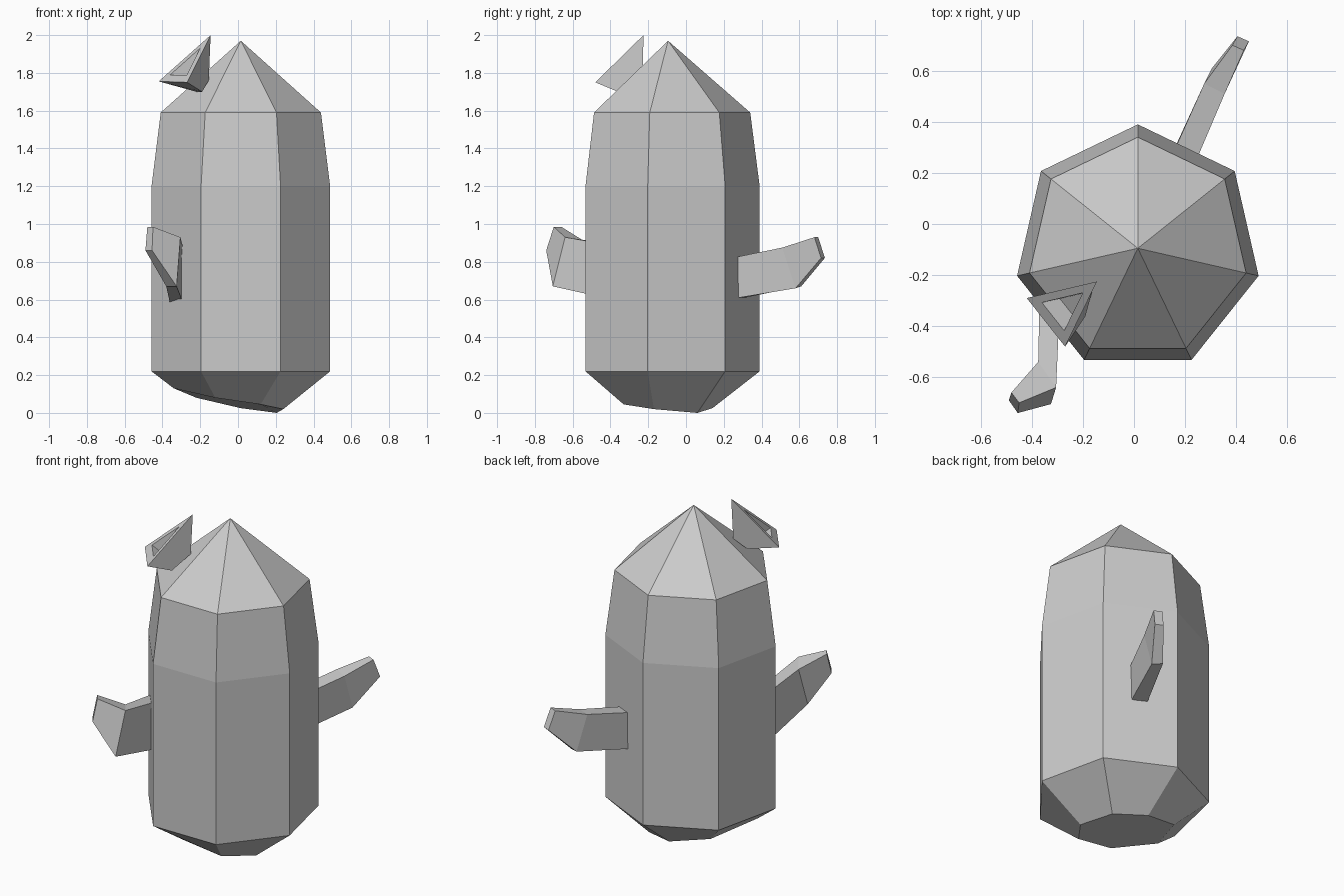
import bpy, bmesh
from math import radians, sin, cos
from mathutils import Vector

if "Cube" in bpy.data.objects:
    bpy.data.objects.remove(bpy.data.objects["Cube"])


def loft(name, rings):
    """Skin consecutive rings of points and cap both ends; a one-point ring is a tip."""
    bm = bmesh.new()
    loops = [[bm.verts.new(p) for p in ring] for ring in rings]
    for a, b in zip(loops, loops[1:]):
        n = len(a)
        for i in range(n):
            j = (i + 1) % n
            if len(b) == 1:
                bm.faces.new((a[i], a[j], b[0]))
            else:
                bm.faces.new((a[i], a[j], b[j], b[i]))
    for end in (loops[0], loops[-1]):
        if len(end) > 2:
            bm.faces.new(end)
    bmesh.ops.recalc_face_normals(bm, faces=bm.faces)
    mesh = bpy.data.meshes.new(name)
    bm.to_mesh(mesh)
    bm.free()
    obj = bpy.data.objects.new(name, mesh)
    bpy.context.collection.objects.link(obj)
    return obj


def heptagon(r, z):
    angles = [radians(90 - i * 360 / 7) for i in range(7)]
    return [(0.015 + r * cos(a), -0.095 + r * sin(a), z) for a in angles]


# Body: seven-sided column with pointed top and slanted underside
underside = [(0.015, 0.14, 0.025), (0.205, 0.06, 0.0), (0.24, -0.17, 0.02),
             (0.12, -0.33, 0.045), (-0.12, -0.34, 0.08), (-0.34, -0.2, 0.13),
             (-0.22, 0.08, 0.08)]
loft("body", [underside, heptagon(0.485, 0.22), heptagon(0.485, 1.2),
              heptagon(0.435, 1.59), [(0.015, -0.095, 1.97)]])

# Arms: root, elbow and tip sections (top pair, then bottom pair)
loft("right_arm", [
    [(0.15, 0.27, 0.82), (0.24, 0.24, 0.82), (0.25, 0.28, 0.61), (0.165, 0.31, 0.61)],
    [(0.275, 0.55, 0.88), (0.355, 0.51, 0.875), (0.36, 0.58, 0.66), (0.305, 0.61, 0.67)],
    [(0.385, 0.70, 0.93), (0.43, 0.68, 0.93), (0.45, 0.715, 0.82), (0.405, 0.735, 0.82)],
])
loft("left_arm", [
    [(-0.37, -0.30, 0.88), (-0.29, -0.30, 0.87), (-0.29, -0.30, 0.58), (-0.36, -0.30, 0.58)],
    [(-0.375, -0.54, 0.91), (-0.305, -0.64, 0.93), (-0.325, -0.705, 0.67), (-0.38, -0.62, 0.67)],
    [(-0.48, -0.66, 0.985), (-0.45, -0.70, 0.985), (-0.455, -0.74, 0.86), (-0.49, -0.69, 0.86)],
])

# Bud: flared three-sided cup with a recess in its open end
outer = [Vector(p) for p in ((-0.42, -0.29, 1.755), (-0.145, -0.225, 2.0), (-0.27, -0.48, 1.75))]
base = [Vector(p) for p in ((-0.22, -0.27, 1.70), (-0.155, -0.23, 1.76), (-0.19, -0.36, 1.70))]
mid = sum(outer, Vector()) / 3
rim = [mid.lerp(p, 0.58) for p in outer]
inward = (sum(base, Vector()) / 3 - mid) * 0.5
floor = [mid.lerp(p, 0.4) + inward for p in outer]
loft("bud", [base, outer, rim, floor])
